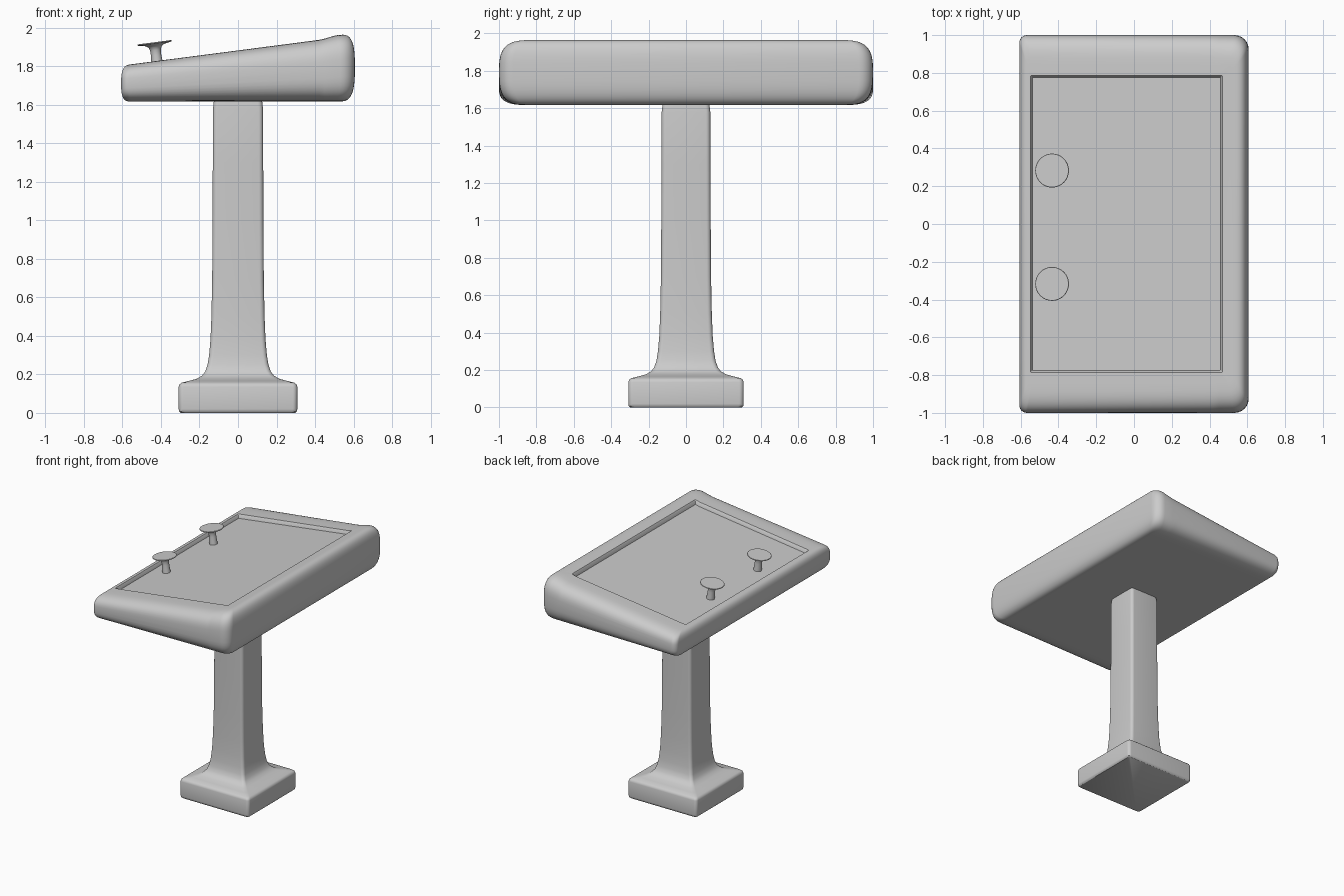
import bpy, bmesh
from math import sin, cos, pi, radians, atan

if "Cube" in bpy.data.objects:
    bpy.data.objects.remove(bpy.data.objects["Cube"])


def finish(bm, name, angle=40):
    bmesh.ops.recalc_face_normals(bm, faces=bm.faces)
    me = bpy.data.meshes.new(name)
    bm.to_mesh(me)
    bm.free()
    ob = bpy.data.objects.new(name, me)
    bpy.context.collection.objects.link(ob)
    bpy.context.view_layer.objects.active = ob
    ob.select_set(True)
    bpy.ops.object.shade_smooth_by_angle(angle=radians(angle))
    ob.select_set(False)
    return ob


def loft(name, rings, angle=40):
    """Skin a stack of equal-length point rings and cap both ends."""
    bm = bmesh.new()
    vs = [[bm.verts.new(p) for p in r] for r in rings]
    n = len(vs[0])
    for a, b in zip(vs, vs[1:]):
        for i in range(n):
            j = (i + 1) % n
            bm.faces.new((a[i], a[j], b[j], b[i]))
    bm.faces.new(vs[0][::-1])
    bm.faces.new(vs[-1])
    return finish(bm, name, angle)


def rounded_rect(x0, x1, hy, r_left, r_right, seg=6, split=None):
    """Plan outline, optionally with an extra point on both long edges."""
    pts = []
    for k, (x, sx, sy, r) in enumerate(((x1, 1, 1, r_right), (x0, -1, 1, r_left),
                                        (x0, -1, -1, r_left), (x1, 1, -1, r_right))):
        if split is not None and k in (1, 3):
            y = hy * sy
            xs = split if k == 1 else split[::-1]
            pts += [(s, y) for s in xs]
        for i in range(seg + 1):
            a = k * pi / 2 + i / seg * pi / 2
            pts.append((x - sx * r + r * cos(a), sy * (hy - r) + r * sin(a)))
    return pts


# Pedestal: square foot sweeping up into a slim column
profile = [(.298, 0), (.306, .008), (.308, .02), (.308, .135), (.304, .148), (.293, .157),
           (.255, .166), (.215, .177), (.187, .193), (.170, .215), (.158, .25), (.150, .30),
           (.143, .38), (.138, .50), (.134, .70), (.132, 1.0), (.131, 1.3), (.130, 1.58),
           (.127, 1.605), (.124, 1.63)]
loft("pedestal", [[(x, y, z) for x, y in rounded_rect(-h, h, h, .024, .024)]
                  for h, z in profile])

# Slanted head: pillow-edged slab with a recessed top panel
BOTTOM, SLOPE, DEPTH = 1.617, .130, .03


def top_z(x):
    t = min(max((x - .42) / .10, 0), 1)
    return 1.811 + SLOPE * (x + .55) + .012 * t * t * (3 - 2 * t)


def head_ring(x0, x1, hy, rl, rr, t, drop=0):
    out = []
    for x, y in rounded_rect(x0, x1, hy, rl, rr, split=(.45, .42)):
        out.append((x, y, BOTTOM + t * (top_z(x) - BOTTOM) - drop))
    return out


rings, N, P = [], 24, .66
for i in range(N + 1):
    a = -pi / 2 + pi * i / N
    s, c = sin(a), max(cos(a), 0) ** P if 0 < i < N else 0
    t = .5 + .5 * (1 if s > 0 else -1) * abs(s) ** P
    k = 1 - c
    rings.append(head_ring(-.607 + .05 * k, .607 - .085 * k, 1 - .16 * k,
                           .04 - .02 * k, .075 - .045 * k, t))
rings += [head_ring(-.548, .468, .787, .006, .006, 1),
          head_ring(-.544, .463, .782, .005, .005, 1, .006),
          head_ring(-.538, .458, .775, .004, .004, 1, DEPTH)]
loft("slanted_head", rings, 35)

# Two mushroom knobs standing on the panel
knob = [(.031, -.02), (.029, .02), (.027, .05), (.028, .075), (.034, .092), (.048, .102),
        (.086, .109), (.090, .112), (.090, .115), (.088, .117)]
SEG = 32
for label, y in (("front", -.317), ("rear", .283)):
    ob = loft(label + "_knob", [[(r * cos(2 * pi * i / SEG), r * sin(2 * pi * i / SEG), z)
                                 for i in range(SEG)] for r, z in knob])
    ob.location = (-.419, y, 1.809)
    ob.rotation_euler = (0, -atan(SLOPE), 0)
